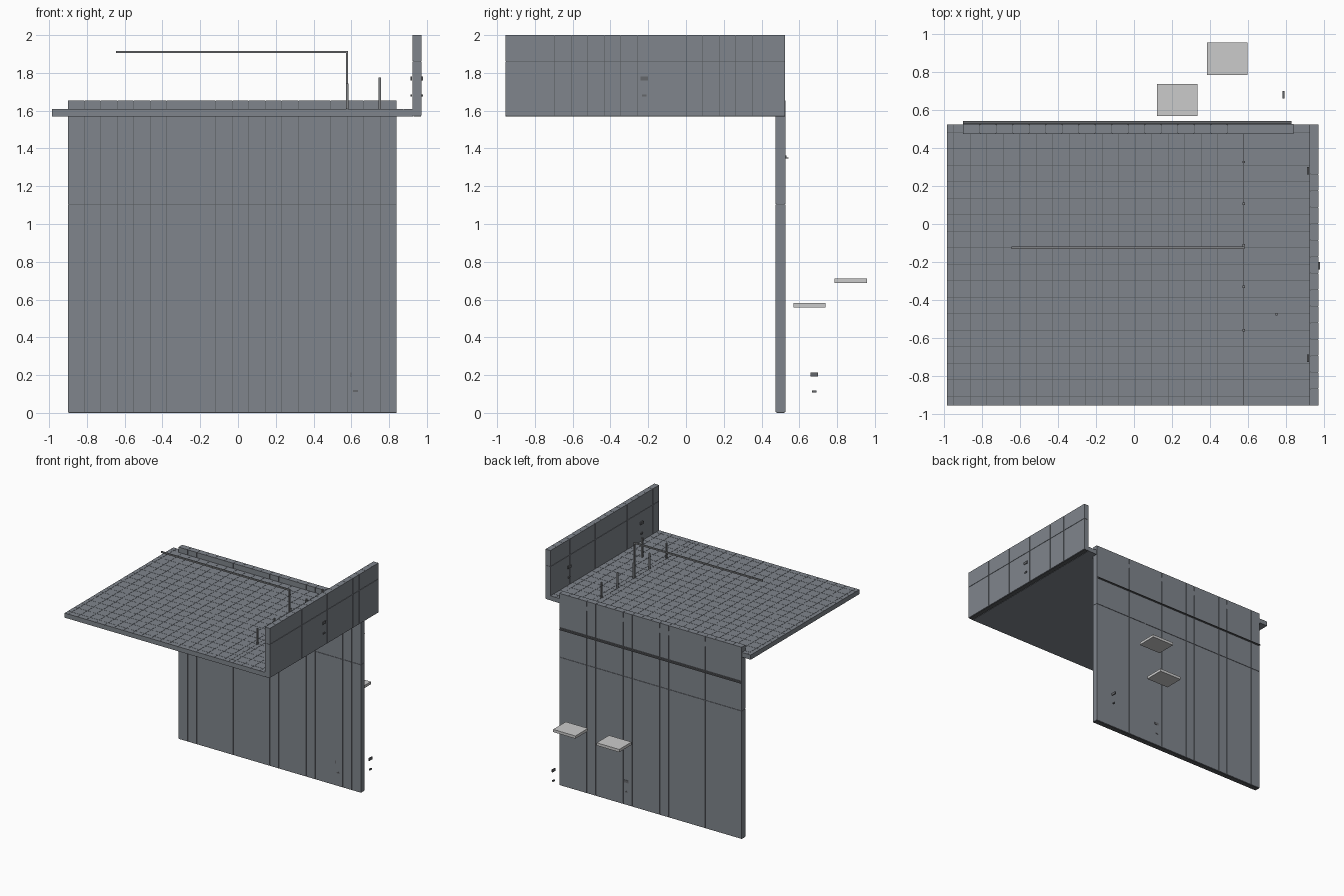
import bpy, bmesh

if "Cube" in bpy.data.objects:
    bpy.data.objects.remove(bpy.data.objects["Cube"])


def material(name, rgb):
    m = bpy.data.materials.new(name)
    m.diffuse_color = (*rgb, 1)
    m.use_nodes = True
    m.node_tree.nodes["Principled BSDF"].inputs["Base Color"].default_value = m.diffuse_color
    return m


PANEL = material("blue_grey_panel", (0.215, 0.235, 0.265))
GROUT = material("dark_grout", (0.09, 0.095, 0.105))
STEEL = material("grey_steel", (0.215, 0.225, 0.235))
LIGHT = material("light_grey", (0.6, 0.6, 0.6))
DARK = material("dark_fitting", (0.13, 0.135, 0.145))


def boxes(name, mat, spans):
    """One object made of boxes, each given as (x0, x1, y0, y1, z0, z1)."""
    bm = bmesh.new()
    for x0, x1, y0, y1, z0, z1 in spans:
        vs = bmesh.ops.create_cube(bm, size=1)["verts"]
        for v in vs:
            v.co = (x1 if v.co.x > 0 else x0,
                    y1 if v.co.y > 0 else y0,
                    z1 if v.co.z > 0 else z0)
    me = bpy.data.meshes.new(name)
    bm.to_mesh(me)
    bm.free()
    me.materials.append(mat)
    ob = bpy.data.objects.new(name, me)
    bpy.context.collection.objects.link(ob)
    return ob


def cells(lo, hi, start, step, gap=0.002):
    """Intervals between seams, clipped to lo..hi."""
    cuts = [lo]
    while start < hi - 0.01:
        if start > lo + 0.01:
            cuts.append(start)
        start += step
    cuts.append(hi)
    return [(a + (gap / 2 if a > lo else 0), b - (gap / 2 if b < hi else 0))
            for a, b in zip(cuts, cuts[1:])]


STEP = 0.087

# Back wall: narrow upright planks in two rows over a dark core
rows = [(0.004, 1.104), (1.107, 1.655)]
boxes("back_wall_planks", PANEL,
      [(a, b, 0.475, 0.526, c, d) for a, b in cells(-0.9, 0.84, -0.9, STEP) for c, d in rows])
boxes("back_wall_core", GROUT, [(-0.898, 0.838, 0.479, 0.522, 0, 1.652)])

# Right parapet wall with the same planks
rows = [(1.574, 1.861), (1.864, 2.0)]
boxes("side_wall_planks", PANEL,
      [(0.925, 0.972, a, b, c, d) for a, b in cells(-0.955, 0.525, -0.955, STEP) for c, d in rows])
boxes("side_wall_core", GROUT, [(0.929, 0.968, -0.953, 0.523, 1.57, 1.997)])

# Floor slab, grout bed and square tiles
boxes("floor_slab", PANEL, [(-0.985, 0.926, -0.955, 0.525, 1.57, 1.606)])
boxes("floor_grout", GROUT, [(-0.984, 0.926, -0.954, 0.524, 1.604, 1.607)])
boxes("floor_tiles", PANEL,
      [(a, b, c, d, 1.605, 1.61)
       for a, b in cells(-0.985, 0.925, -0.95, STEP)
       for c, d in cells(-0.955, 0.525, -0.908, STEP)])
boxes("floor_seam_strip", GROUT, [(0.575, 0.579, -0.954, 0.475, 1.608, 1.611)])

# Rail along the back of the wall
boxes("back_rail", DARK, [(-0.9, 0.83, 0.525, 0.532, 1.348, 1.362),
                          (-0.9, 0.83, 0.532, 0.543, 1.348, 1.352)])

# Tall pole with a long horizontal bar
boxes("pole_and_bar", STEEL, [(0.573, 0.583, -0.13, -0.12, 1.608, 1.906),
                              (-0.645, 0.583, -0.131, -0.119, 1.905, 1.917)])

# Row of short posts and a single separate post
boxes("short_posts", STEEL,
      [(0.572, 0.584, y - 0.006, y + 0.006, 1.608, 1.745) for y in (0.326, 0.107, -0.112, -0.33, -0.56)])
boxes("single_post", STEEL, [(0.744, 0.757, -0.481, -0.468, 1.608, 1.776)])

# Two floating shelves behind the wall
boxes("shelf_low", LIGHT, [(0.12, 0.335, 0.57, 0.738, 0.558, 0.582)])
boxes("shelf_high", LIGHT, [(0.385, 0.597, 0.785, 0.957, 0.688, 0.711)])


# Fittings: a wide plate with a smaller one below
def fitting(name, axis, x, y, z):
    spans = []
    for w, h, dz in ((0.02, 0.011, 0.0), (0.012, 0.006, -0.09)):
        hx, hy = (0.005, w) if axis == "x" else (w, 0.005)
        spans.append((x - hx, x + hx, y - hy, y + hy, z + dz - h, z + dz + h))
    boxes(name, DARK, spans)


fitting("side_wall_fitting_outer", "x", 0.974, -0.22, 1.77)
fitting("side_wall_fitting_rear", "x", 0.917, 0.28, 1.77)
fitting("side_wall_fitting_front", "x", 0.917, -0.707, 1.77)
fitting("loose_fitting", "x", 0.787, 0.68, 0.203)
# Thin plates on both faces of the back wall
boxes("back_wall_fitting_rear", DARK, [(0.18, 0.22, 0.523, 0.528, 0.192, 0.214),
                                       (0.188, 0.212, 0.523, 0.528, 0.107, 0.119)])
boxes("back_wall_fitting_front", DARK, [(0.596, 0.602, 0.473, 0.478, 0.19, 0.215),
                                        (0.61, 0.636, 0.473, 0.478, 0.11, 0.121)])
